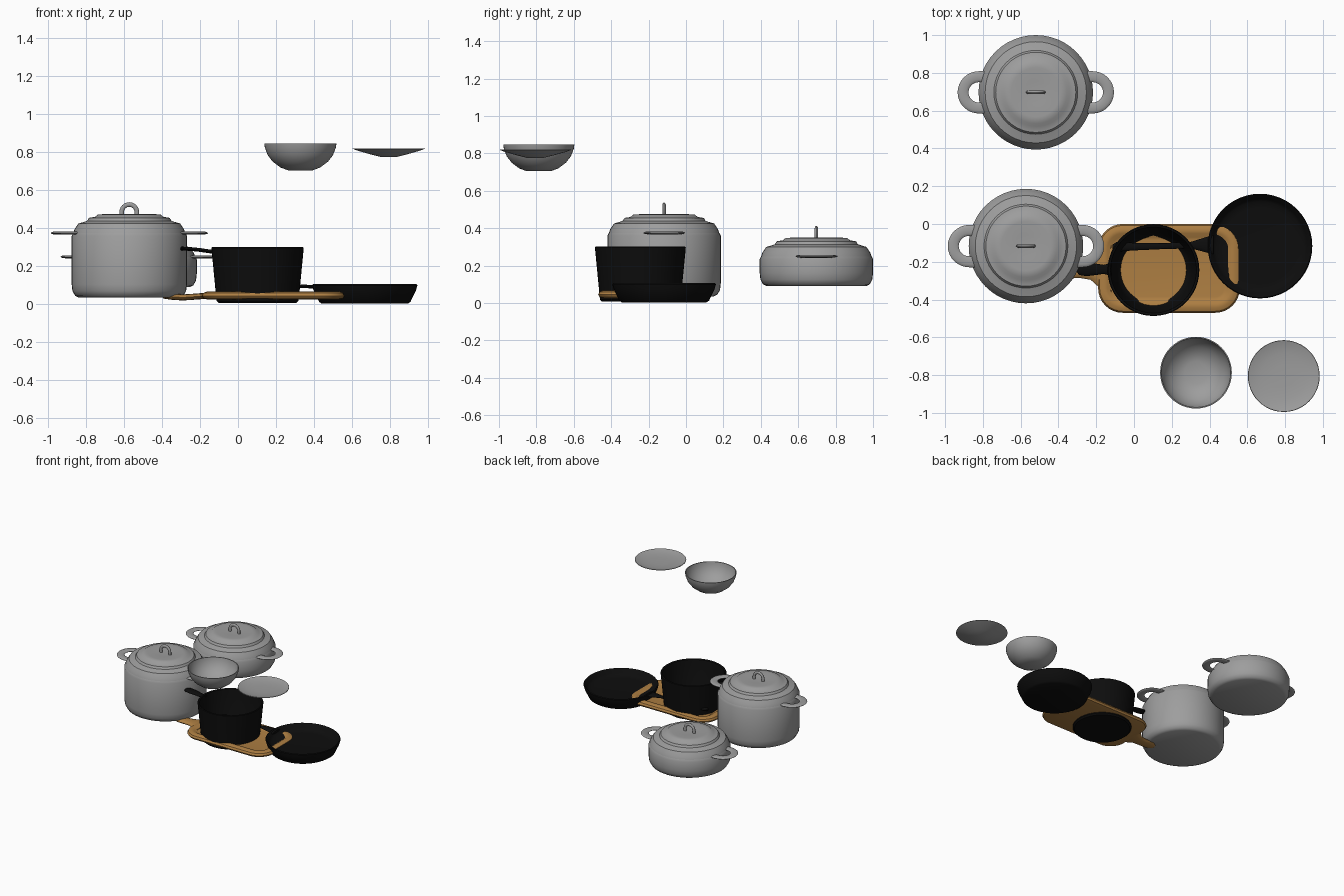
import bpy, bmesh, math
from mathutils import Vector

if "Cube" in bpy.data.objects:
    bpy.data.objects.remove(bpy.data.objects["Cube"])


def material(name, rgb):
    m = bpy.data.materials.new(name)
    m.diffuse_color = (*rgb, 1)
    m.use_nodes = True
    m.node_tree.nodes["Principled BSDF"].inputs["Base Color"].default_value = m.diffuse_color
    return m


GREY = material("grey_enamel", (0.34, 0.34, 0.34))
BLACK = material("black_iron", (0.004, 0.004, 0.004))
WOOD = material("warm_wood", (0.42, 0.21, 0.055))


def finish(bm, name, mat, loc, angle=35):
    bmesh.ops.remove_doubles(bm, verts=bm.verts, dist=1e-5)
    bmesh.ops.recalc_face_normals(bm, faces=bm.faces)
    me = bpy.data.meshes.new(name)
    bm.to_mesh(me)
    bm.free()
    me.materials.append(mat)
    ob = bpy.data.objects.new(name, me)
    ob.location = loc
    bpy.context.collection.objects.link(ob)
    bpy.ops.object.select_all(action='DESELECT')
    ob.select_set(True)
    bpy.context.view_layer.objects.active = ob
    bpy.ops.object.shade_smooth_by_angle(angle=math.radians(angle))
    return ob


def loft(rings, name, mat, loc=(0, 0, 0), caps=True):
    """Skin a list of closed rings that have equal point counts."""
    bm = bmesh.new()
    vs = [[bm.verts.new(p) for p in r] for r in rings]
    n = len(vs[0])
    for a, b in zip(vs, vs[1:]):
        for i in range(n):
            j = (i + 1) % n
            bm.faces.new((a[i], a[j], b[j], b[i]))
    if caps:
        bm.faces.new(vs[0])
        bm.faces.new(vs[-1])
    return finish(bm, name, mat, loc)


def lathe(profile, name, mat, loc, n=48):
    """Spin (radius, z) points; both ends are closed by flat discs."""
    rings = [[(r * math.cos(2 * math.pi * i / n), r * math.sin(2 * math.pi * i / n), z)
              for i in range(n)] for r, z in profile]
    return loft(rings, name, mat, loc)


def sweep(path, widths, thick, up, name, mat, loc, n=12):
    """Sweep an oval section along a path."""
    path = [Vector(p) for p in path]
    up = Vector(up)
    rings = []
    for k, p in enumerate(path):
        t = (path[min(k + 1, len(path) - 1)] - path[max(k - 1, 0)]).normalized()
        side = t.cross(up).normalized()
        w = widths[k] if isinstance(widths, (list, tuple)) else widths
        rings.append([p + side * w * math.cos(2 * math.pi * i / n)
                      + up * thick * math.sin(2 * math.pi * i / n) for i in range(n)])
    return loft(rings, name, mat, loc)


# Lidded pots: the same lid and handles on a tall and a shallow body
def lidded_pot(name, x, y, base, seam):
    lathe([(0.265, base), (0.285, base + 0.01), (0.299, base + 0.035), (0.303, base + 0.07),
           (0.303, seam - 0.015), (0.295, seam)], name + "_body", GREY, (x, y, 0))
    lid = [(0.295, 0), (0.288, 0.02), (0.268, 0.05), (0.24, 0.058), (0.222, 0.064),
           (0.212, 0.08), (0.18, 0.085), (0.165, 0.097), (0.13, 0.1), (0.06, 0.092)]
    lathe([(r, seam + z) for r, z in lid], name + "_lid", GREY, (x, y, 0))
    # arched knob
    arch = [(-0.04, 0, 0.085)] + [(-0.04 * math.cos(a), 0, 0.11 + 0.04 * math.sin(a))
            for a in [math.pi * i / 12 for i in range(13)]] + [(0.04, 0, 0.085)]
    sweep(arch, 0.012, 0.009, (0, 1, 0), name + "_knob", GREY, (x, y, seam))
    # flat ring handles on both sides
    for s, side in ((-1, "left"), (1, "right")):
        loop = [(s * 0.26, -0.083, 0)] + [
            (s * (0.30 + 0.085 * math.cos(a)), 0.083 * math.sin(a), 0)
            for a in [math.pi * (i / 16 - 0.5) for i in range(17)]] + [(s * 0.26, 0.083, 0)]
        sweep(loop, 0.029, 0.008, (0, 0, 1), f"{name}_{side}_handle", GREY, (x, y, seam))


lidded_pot("tall_pot", -0.572, -0.117, 0.035, 0.375)
lidded_pot("shallow_pot", -0.52, 0.697, 0.09, 0.25)

# Saucepan
lathe([(0.205, 0.008), (0.216, 0.018), (0.243, 0.297), (0.238, 0.302), (0.228, 0.297),
       (0.2, 0.1), (0.185, 0.06), (0.165, 0.042), (0.1, 0.035)],
      "saucepan", BLACK, (0.103, -0.244, 0))
sweep([(-0.12, -0.24, 0.275), (-0.16, -0.24, 0.28), (-0.2, -0.24, 0.286),
       (-0.25, -0.24, 0.291), (-0.29, -0.24, 0.293), (-0.305, -0.24, 0.293)],
      [0.035, 0.024, 0.03, 0.036, 0.03, 0.012], 0.01, (0, 0, 1), "saucepan_handle", BLACK, (0, 0, 0))

# Skillet
lathe([(0.225, 0.003), (0.24, 0.012), (0.27, 0.075), (0.277, 0.1), (0.272, 0.106), (0.264, 0.1),
       (0.25, 0.075), (0.235, 0.062), (0.2, 0.058)], "skillet", BLACK, (0.667, -0.117, 0))
sweep([(0.42, -0.11, 0.09), (0.38, -0.11, 0.093), (0.3, -0.112, 0.097), (0.15, -0.117, 0.1),
       (0, -0.12, 0.1), (-0.09, -0.12, 0.1), (-0.115, -0.12, 0.1)],
      [0.05, 0.04, 0.017, 0.016, 0.02, 0.026, 0.01], 0.009, (0, 0, 1), "skillet_handle", BLACK, (0, 0, 0))


# Cutting board with raised rim and recessed middle
def rounded(inset, z, hx=0.375, hy=0.235, r=0.13, n=8):
    hx, hy, r = hx - inset, hy - inset, max(r - inset, 0.03)
    pts = []
    for q, (sx, sy) in enumerate(((1, 1), (-1, 1), (-1, -1), (1, -1))):
        for i in range(n + 1):
            a = math.pi / 2 * (q + i / n)
            pts.append((sx * (hx - r) + r * math.cos(a), sy * (hy - r) + r * math.sin(a), z))
    return pts


loft([rounded(i, z) for i, z in ((0.03, 0.025), (0.008, 0.032), (0, 0.045), (0.008, 0.06),
                                 (0.028, 0.068), (0.05, 0.066), (0.07, 0.052), (0.085, 0.05))],
     "cutting_board", WOOD, (0.185, -0.235, 0))
sweep([(-0.12, -0.24, 0.045), (-0.18, -0.24, 0.044), (-0.23, -0.24, 0.04), (-0.29, -0.24, 0.036),
       (-0.35, -0.24, 0.04), (-0.385, -0.24, 0.045), (-0.395, -0.24, 0.046)],
      [0.16, 0.1, 0.055, 0.045, 0.05, 0.035, 0.01], 0.016, (0, 0, 1), "board_handle", WOOD, (0, 0, 0))

# Bowl
lathe([(0.065, 0.705), (0.105, 0.72), (0.145, 0.75), (0.172, 0.785), (0.187, 0.825), (0.19, 0.847),
       (0.184, 0.847), (0.18, 0.825), (0.165, 0.787), (0.138, 0.753), (0.1, 0.726), (0.06, 0.713)],
      "bowl", GREY, (0.328, -0.787, 0))

# Plate
lathe([(0.04, 0.775), (0.1, 0.79), (0.16, 0.807), (0.19, 0.818), (0.188, 0.821),
       (0.165, 0.814), (0.12, 0.807), (0.06, 0.804)], "plate", GREY, (0.793, -0.805, 0))
